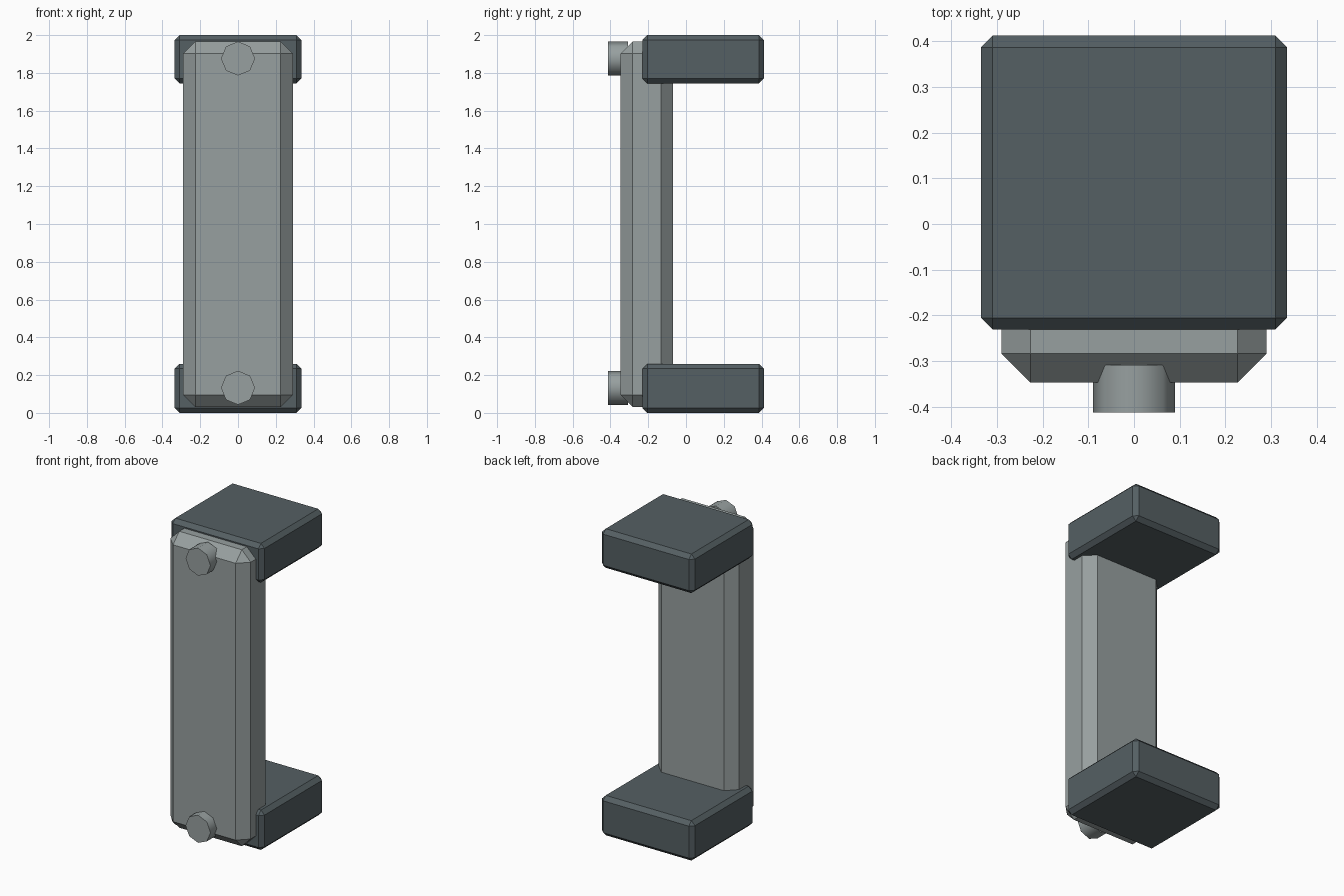
import bpy
import math

if "Cube" in bpy.data.objects:
    bpy.data.objects.remove(bpy.data.objects["Cube"])


def chamfered_box(name, x, y, z, width, color):
    """Box given by (min, max) ranges, with flat chamfers on every edge."""
    size = [r[1] - r[0] for r in (x, y, z)]
    centre = [(r[0] + r[1]) / 2 for r in (x, y, z)]
    bpy.ops.mesh.primitive_cube_add(size=1, location=centre)
    ob = bpy.context.object
    ob.name = name
    ob.scale = size
    bpy.ops.object.transform_apply(location=False, rotation=False, scale=True)
    bevel = ob.modifiers.new("chamfer", 'BEVEL')
    bevel.width = width
    bevel.segments = 1
    bevel.limit_method = 'NONE'
    ob.data.materials.append(color)
    return ob


def knob(name, z, color):
    """Eight-sided round-shaded bolt facing the front."""
    y0, y1, r = -0.412, -0.308, 0.09
    bpy.ops.mesh.primitive_cylinder_add(
        vertices=8, radius=r, depth=y1 - y0,
        location=(0, (y0 + y1) / 2, z), rotation=(math.pi / 2, 0, 0))
    ob = bpy.context.object
    ob.name = name
    bpy.ops.object.shade_smooth_by_angle(angle=math.radians(60))
    ob.data.materials.append(color)
    return ob


dark = bpy.data.materials.new("dark_grey")
dark.diffuse_color = (0.09, 0.115, 0.125, 1)
dark.use_nodes = True
dark.node_tree.nodes["Principled BSDF"].inputs["Base Color"].default_value = dark.diffuse_color
light = bpy.data.materials.new("light_grey")
light.diffuse_color = (0.31, 0.35, 0.35, 1)
light.use_nodes = True
light.node_tree.nodes["Principled BSDF"].inputs["Base Color"].default_value = light.diffuse_color

# End blocks reaching to the back
for name, z in (("lower_block", (0, 0.26)), ("upper_block", (1.745, 2.0))):
    chamfered_box(name, (-0.335, 0.335), (-0.231, 0.412), z, 0.026, dark)

# Upright front plate
chamfered_box("grip_plate", (-0.29, 0.29), (-0.347, -0.068), (0.032, 1.966), 0.064, light)

# Bolts at both ends of the plate
for name, z in (("lower_bolt", 0.133), ("upper_bolt", 1.876)):
    knob(name, z, light)
